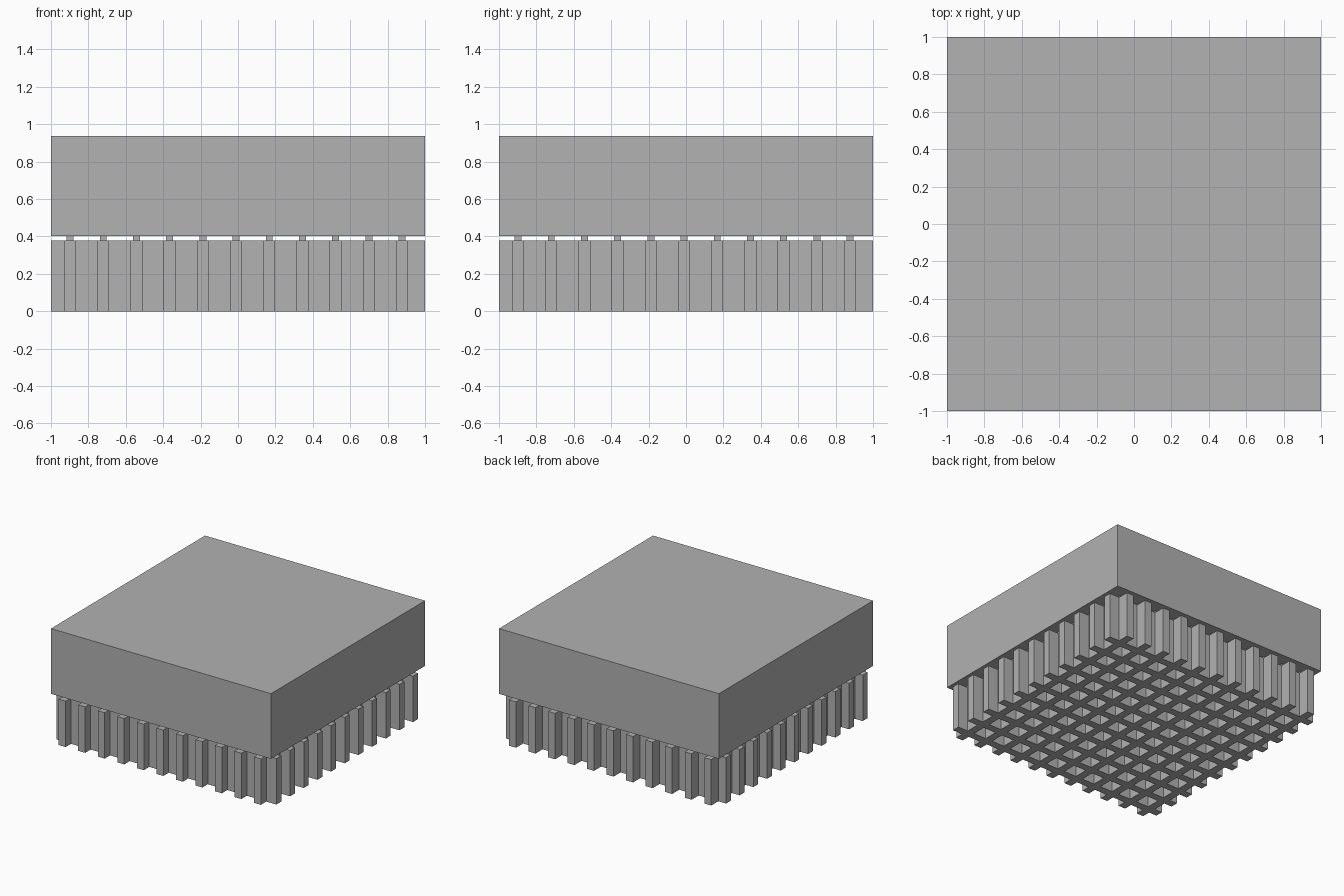
import bpy
import bmesh
from mathutils import Matrix, Vector

cube = bpy.data.objects.get("Cube")
if cube:
    bpy.data.objects.remove(cube, do_unlink=True)

COUNT = 11          # walls in each direction
PITCH = 0.1775
FIRST = -0.898      # centre line of the first wall
WALL = 0.063
PEG = 0.037
LATTICE_TOP, SLAB_BOTTOM, SLAB_TOP = 0.377, 0.402, 0.938

centres = [FIRST + PITCH * i for i in range(COUNT)]

grey = bpy.data.materials.new("plain grey")
grey.use_nodes = True
colour = (0.445, 0.445, 0.445, 1)
grey.diffuse_color = colour
grey.node_tree.nodes["Principled BSDF"].inputs["Base Color"].default_value = colour


def add_object(name, bm):
    bmesh.ops.recalc_face_normals(bm, faces=bm.faces)
    mesh = bpy.data.meshes.new(name)
    bm.to_mesh(mesh)
    bm.free()
    mesh.materials.append(grey)
    obj = bpy.data.objects.new(name, mesh)
    bpy.context.collection.objects.link(obj)
    return obj


def add_box(bm, low, high):
    low, high = Vector(low), Vector(high)
    matrix = Matrix.Translation((low + high) / 2) @ Matrix.Diagonal((high - low).to_4d())
    bmesh.ops.create_cube(bm, size=1, matrix=matrix)


# Thick square slab on top
bm = bmesh.new()
add_box(bm, (-1, -1, SLAB_BOTTOM), (1, 1, SLAB_TOP))
add_object("top_slab", bm)

# Open lattice of crossing walls: only cells lying on a wall are kept
cuts = [-1] + [c + side * WALL / 2 for c in centres for side in (-1, 1)] + [1]
bm = bmesh.new()
verts = [[bm.verts.new((x, y, 0)) for y in cuts] for x in cuts]
for i in range(len(cuts) - 1):
    for j in range(len(cuts) - 1):
        if i % 2 or j % 2:
            bm.faces.new((verts[i][j], verts[i + 1][j],
                          verts[i + 1][j + 1], verts[i][j + 1]))
bmesh.ops.delete(bm, geom=[v for v in bm.verts if not v.link_faces], context="VERTS")
result = bmesh.ops.extrude_face_region(bm, geom=bm.faces[:], use_keep_orig=True)
top = [g for g in result["geom"] if isinstance(g, bmesh.types.BMVert)]
bmesh.ops.translate(bm, verts=top, vec=(0, 0, LATTICE_TOP))
add_object("lattice_base", bm)

# Small pegs at the crossings carry the slab
bm = bmesh.new()
for x in centres:
    for y in centres:
        add_box(bm, (x - PEG / 2, y - PEG / 2, LATTICE_TOP),
                (x + PEG / 2, y + PEG / 2, SLAB_BOTTOM))
add_object("spacer_pegs", bm)
